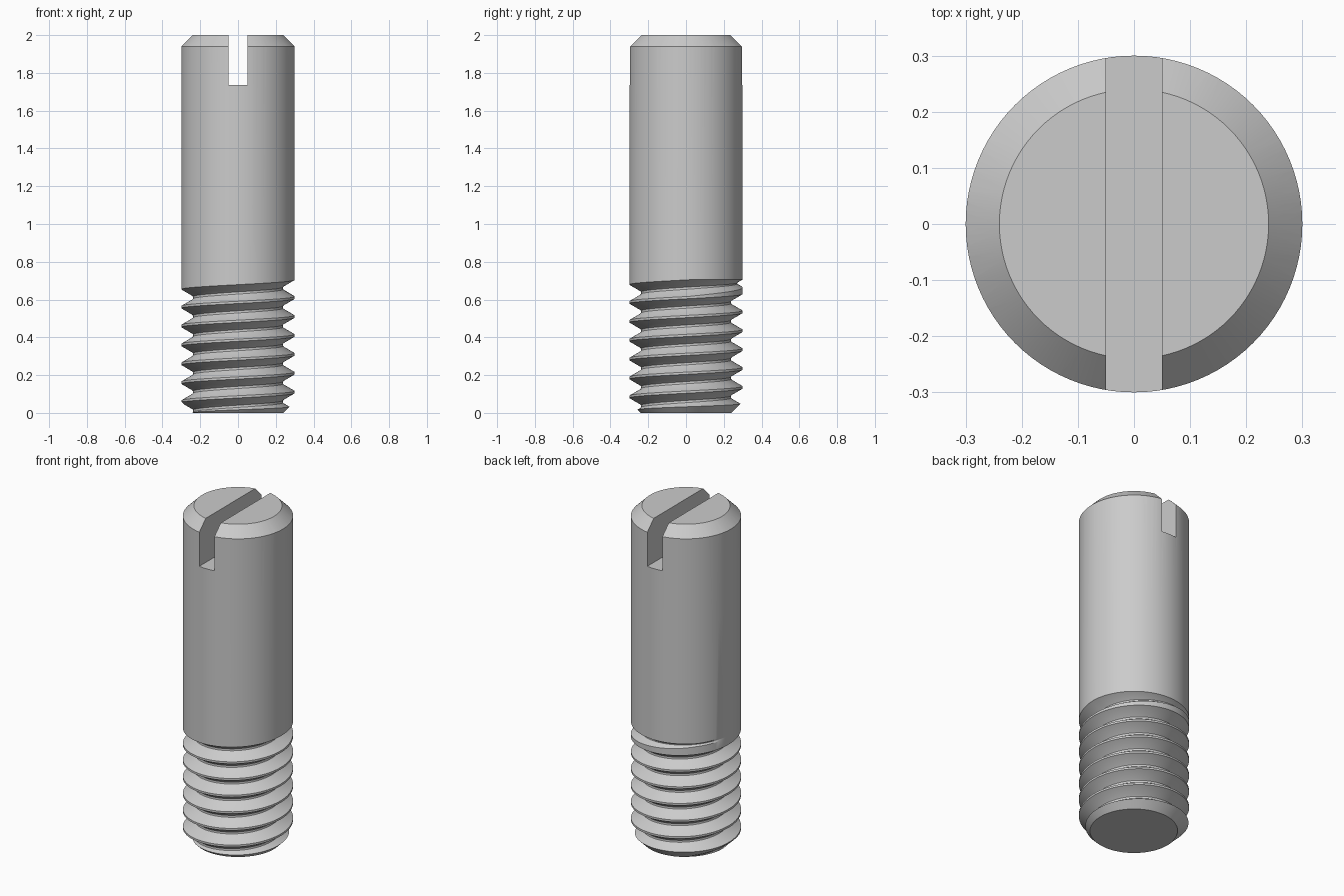
import bpy, bmesh, math

if "Cube" in bpy.data.objects:
    bpy.data.objects.remove(bpy.data.objects["Cube"])

N = 96            # segments per turn
R = 0.30          # shaft radius
PITCH = 0.10
DEPTH = 0.063
# groove cross-section: (height offset, depth fraction)
GROOVE = [(-0.044, 0), (-0.011, 0.9), (-0.006, 0.98), (0, 1),
          (0.006, 0.98), (0.011, 0.9), (0.044, 0)]
J = len(GROOVE)
TURNS = 12


def section(k):
    """Points of the groove at k/N turns; it fades out, then climbs the plain shaft."""
    phi = k / N
    fade = min(1.0, max(0.0, (9.47 - phi) / 0.46))
    zc = -0.24 + PITCH * phi + 1.4 * min(1.0, max(0.0, phi - 10))
    a = 2 * math.pi * (k % N) / N
    pts = []
    for dz, d in GROOVE:
        r = R - DEPTH * d * fade
        pts.append((r * math.cos(a), r * math.sin(a), zc + dz * max(fade, 0.2)))
    return pts


def make_object(name, bm):
    bmesh.ops.recalc_face_normals(bm, faces=bm.faces[:])
    me = bpy.data.meshes.new(name)
    bm.to_mesh(me)
    bm.free()
    ob = bpy.data.objects.new(name, me)
    bpy.context.collection.objects.link(ob)
    return ob


# Threaded shaft: one continuous spiral strip, capped at both ends
bm = bmesh.new()
K = TURNS * N
S = [[bm.verts.new(p) for p in section(k)] for k in range(K + 1)]
for k in range(K):
    for j in range(J - 1):
        bm.faces.new((S[k][j], S[k + 1][j], S[k + 1][j + 1], S[k][j + 1]))
    if k + N + 1 <= K:
        bm.faces.new((S[k][-1], S[k + 1][-1], S[k + N + 1][0], S[k + N][0]))
# closing crest edges at the strip's two ends
for a, b in ((S[0][-1], S[N][0]), (S[K - N][-1], S[K][0])):
    if bm.edges.get((a, b)) is None:
        bm.edges.new((a, b))
border = [e for e in bm.edges if len(e.link_faces) < 2]
low = bm.verts.new((0, 0, -0.35))
high = bm.verts.new((0, 0, 2.5))
for e in border:
    v, w = e.verts
    bm.faces.new((v, w, low if v.co.z < 0.5 else high))
screw = make_object("slotted_screw", bm)

# Envelope that trims both ends to chamfers
bm = bmesh.new()
rings = []
for r, z in [(0.24, 0), (0.35, 0.11), (0.35, 1.89), (0.24, 2.0)]:
    rings.append([bm.verts.new((r * math.cos(2 * math.pi * i / N),
                                r * math.sin(2 * math.pi * i / N), z)) for i in range(N)])
for lo, hi in zip(rings, rings[1:]):
    for i in range(N):
        n = (i + 1) % N
        bm.faces.new((lo[i], lo[n], hi[n], hi[i]))
bm.faces.new(rings[0])
bm.faces.new(rings[-1])
envelope = make_object("end_chamfer_cutter", bm)

# Driver slot across the top
bm = bmesh.new()
bmesh.ops.create_cube(bm, size=1)
for v in bm.verts:
    v.co = (v.co.x * 0.1, v.co.y * 1.0, 1.735 + (v.co.z + 0.5) * 0.6)
slot = make_object("slot_cutter", bm)

# Apply the cuts and drop the cutters
bpy.context.view_layer.objects.active = screw
screw.select_set(True)
for cutter, op in ((envelope, 'INTERSECT'), (slot, 'DIFFERENCE')):
    cutter.hide_render = True
    m = screw.modifiers.new(cutter.name, 'BOOLEAN')
    m.operation = op
    m.solver = 'EXACT'
    m.object = cutter
    bpy.ops.object.modifier_apply(modifier=m.name)
    bpy.data.objects.remove(cutter, do_unlink=True)

bpy.ops.object.shade_smooth_by_angle(angle=math.radians(25))
